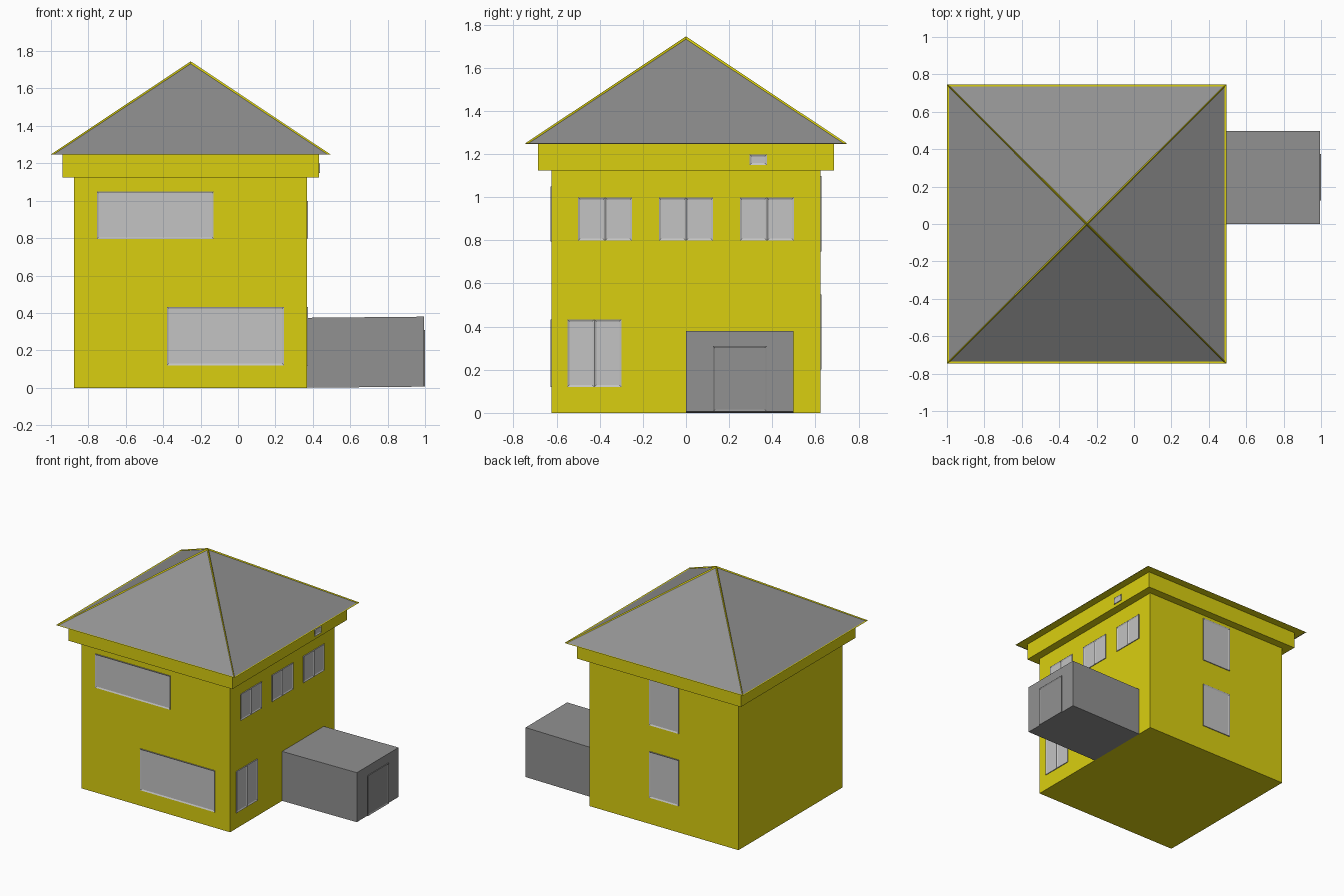
import bpy
import bmesh
from mathutils import Vector

if "Cube" in bpy.data.objects:
    bpy.data.objects.remove(bpy.data.objects["Cube"])

# House centre and half sizes
CX = -0.253
BODY, BAND, ROOF = 0.6225, 0.685, 0.747
EAVE, PEAK = 1.248, 1.745
PLATE = 0.006


def material(name, rgb):
    m = bpy.data.materials.new(name)
    m.diffuse_color = (*rgb, 1)
    m.use_nodes = True
    m.node_tree.nodes["Principled BSDF"].inputs["Base Color"].default_value = m.diffuse_color
    return m


yellow = material("yellow_render", (0.70, 0.625, 0.005))
grey = material("mid_grey", (0.283, 0.283, 0.283))
light = material("light_grey", (0.546, 0.546, 0.546))


def finish(name, bm, *mats):
    mesh = bpy.data.meshes.new(name)
    bm.to_mesh(mesh)
    bm.free()
    for m in mats:
        mesh.materials.append(m)
    obj = bpy.data.objects.new(name, mesh)
    bpy.context.collection.objects.link(obj)
    return obj


def box_bm(lo, hi):
    bm = bmesh.new()
    bmesh.ops.create_cube(bm, size=1)
    lo, hi = Vector(lo), Vector(hi)
    for v in bm.verts:
        v.co = Vector(lo[i] + (v.co[i] + 0.5) * (hi[i] - lo[i]) for i in range(3))
    return bm


def panel(name, side, wall, u, z, mat, panes=1):
    """Thin framed plate on a wall; panes are recessed into the frame."""
    axis = 0 if side == "right" else 1
    out = Vector((1, 0, 0)) if axis == 0 else Vector((0, -1 if side == "front" else 1, 0))
    d = sorted((wall, wall + out[axis] * PLATE))
    if axis == 0:
        bm = box_bm((d[0], u[0], z[0]), (d[1], u[1], z[1]))
    else:
        bm = box_bm((u[0], d[0], z[0]), (u[1], d[1], z[1]))
    along = Vector((0, 1, 0)) if axis == 0 else Vector((1, 0, 0))
    for i in range(1, panes):
        cut = along * (u[0] + (u[1] - u[0]) * i / panes)
        bmesh.ops.bisect_plane(bm, geom=bm.verts[:] + bm.edges[:] + bm.faces[:],
                               plane_co=cut, plane_no=along)
    bmesh.ops.recalc_face_normals(bm, faces=bm.faces[:])
    front = [f for f in bm.faces if f.normal.dot(out) > 0.9]
    bmesh.ops.inset_individual(bm, faces=front, thickness=0.013, depth=-0.005)
    finish(name, bm, mat)


# Main walls and the wider band under the eaves
finish("house_walls", box_bm((CX - BODY, -BODY, 0), (CX + BODY, BODY, 1.125)), yellow)
finish("eaves_band", box_bm((CX - BAND, -BAND, 1.123), (CX + BAND, BAND, EAVE)), yellow)

# Pyramid roof: yellow edge trim with sunken grey slopes
bm = bmesh.new()
base = [bm.verts.new((CX + sx * ROOF, sy * ROOF, EAVE))
        for sx, sy in ((-1, -1), (1, -1), (1, 1), (-1, 1))]
apex = bm.verts.new((CX, 0, PEAK))
bm.faces.new(base[::-1])
slopes = [bm.faces.new((base[i], base[(i + 1) % 4], apex)) for i in range(4)]
bm.normal_update()
bmesh.ops.inset_individual(bm, faces=slopes, thickness=0.014, depth=-0.006)
for f in slopes:
    f.material_index = 1
finish("hip_roof", bm, yellow, grey)

# Side annex, rising very slightly towards its outer end
END = 1 - PLATE
bm = box_bm((CX + BODY, 0, 0), (END, 0.498, 0.374))
for v in bm.verts:
    if v.co.x > 0.9:
        v.co.z += 0.006
finish("annex", bm, grey)
panel("annex_door", "right", END, (0.125, 0.375), (0.006, 0.31), grey)

# Front windows
panel("front_window_upper", "front", -BODY, (-0.755, -0.13), (0.795, 1.05), light)
panel("front_window_lower", "front", -BODY, (-0.38, 0.245), (0.12, 0.433), light)

# Right side: three upper double windows, one lower, and a small vent
RIGHT = CX + BODY
for i in range(3):
    y = -0.375 + 0.375 * i
    panel(f"side_window_{i + 1}", "right", RIGHT, (y - 0.125, y + 0.125), (0.798, 0.998), light, 2)
panel("side_window_lower", "right", RIGHT, (-0.55, -0.3), (0.12, 0.433), light, 2)
panel("side_vent", "right", CX + BAND, (0.295, 0.375), (1.148, 1.198), light)

# Back windows
for part, z in (("lower", 0.2), ("upper", 0.748)):
    panel(f"back_window_{part}", "back", BODY, (-0.377, -0.13), (z, z + 0.349), light)
